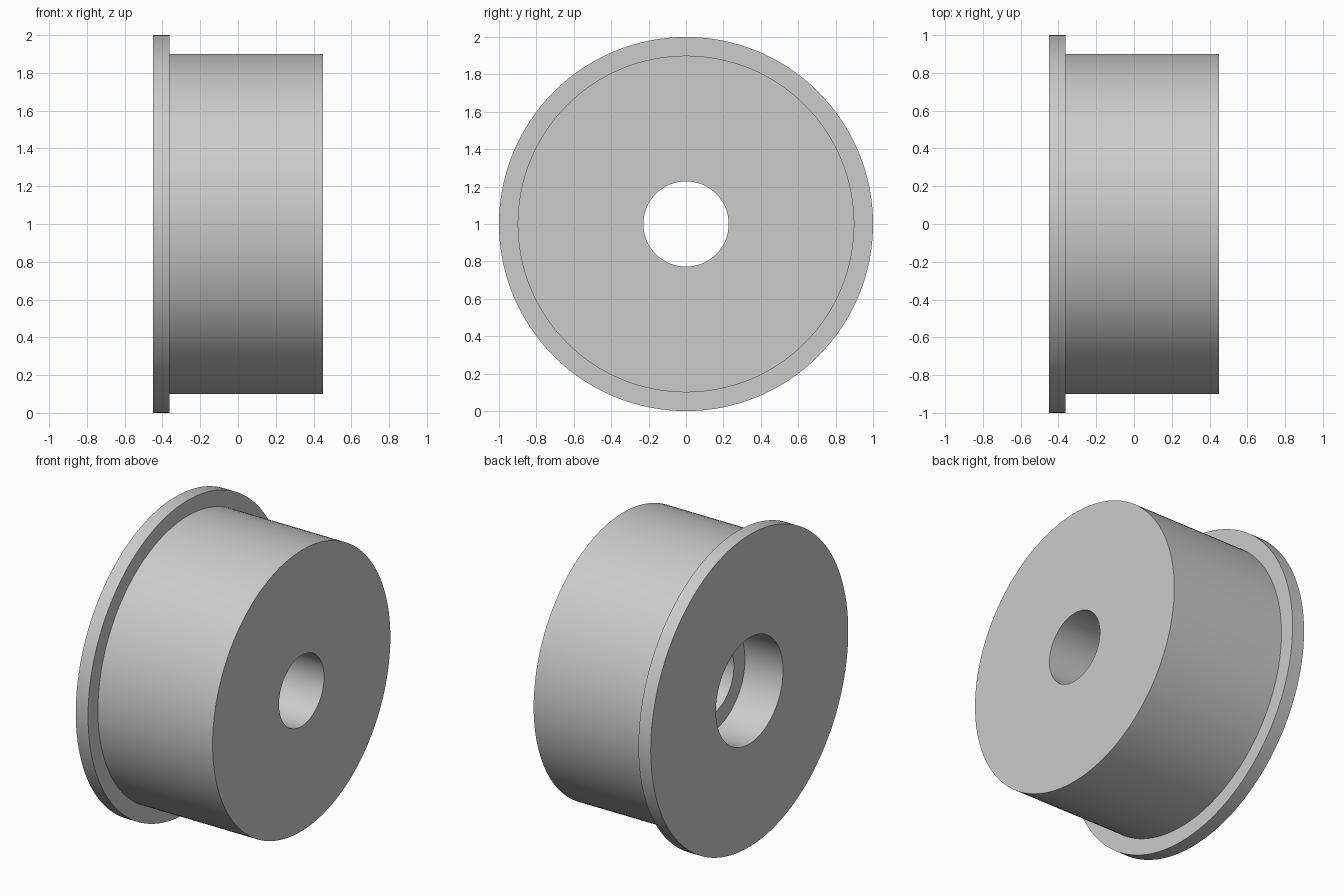
import bpy
import bmesh
import math
from mathutils import Vector

cube = bpy.data.objects.get("Cube")
if cube:
    bpy.data.objects.remove(cube, do_unlink=True)

SEGMENTS = 128
AXIS_HEIGHT = 1.0

# Plain grey material
grey = bpy.data.materials.new("plain_grey")
grey.use_nodes = True
colour = (0.6, 0.6, 0.6, 1.0)
grey.diffuse_color = colour
grey.node_tree.nodes["Principled BSDF"].inputs["Base Color"].default_value = colour


def lathe(name, profile, material):
    """Turn a closed (x, radius) profile around the x axis."""
    bm = bmesh.new()
    verts = [bm.verts.new((x, 0, r)) for x, r in profile]
    edges = [bm.edges.new((v, verts[(i + 1) % len(verts)])) for i, v in enumerate(verts)]
    bmesh.ops.spin(bm, geom=verts + edges, cent=(0, 0, 0), axis=(1, 0, 0),
                   angle=math.tau, steps=SEGMENTS, use_duplicate=False)
    bmesh.ops.remove_doubles(bm, verts=bm.verts, dist=0.0001)
    bmesh.ops.recalc_face_normals(bm, faces=bm.faces)
    bmesh.ops.translate(bm, verts=bm.verts, vec=Vector((0, 0, AXIS_HEIGHT)))
    mesh = bpy.data.meshes.new(name)
    bm.to_mesh(mesh)
    bm.free()
    mesh.materials.append(material)
    obj = bpy.data.objects.new(name, mesh)
    bpy.context.collection.objects.link(obj)
    bpy.ops.object.select_all(action="DESELECT")
    obj.select_set(True)
    bpy.context.view_layer.objects.active = obj
    bpy.ops.object.shade_smooth_by_angle(angle=math.radians(30))
    return obj


# Flanged bushing: rim on the right, stepped bore through the middle
left_end, right_end = 0.45, -0.45
flange_inner = -0.363
bore_step = -0.18
flange_r, body_r = 1.0, 0.9
counterbore_r, bore_r = 0.34, 0.228

lathe("flanged_bushing", [
    (right_end, counterbore_r),
    (right_end, flange_r),
    (flange_inner, flange_r),
    (flange_inner, body_r),
    (left_end, body_r),
    (left_end, bore_r),
    (bore_step, bore_r),
    (bore_step, counterbore_r),
], grey)
